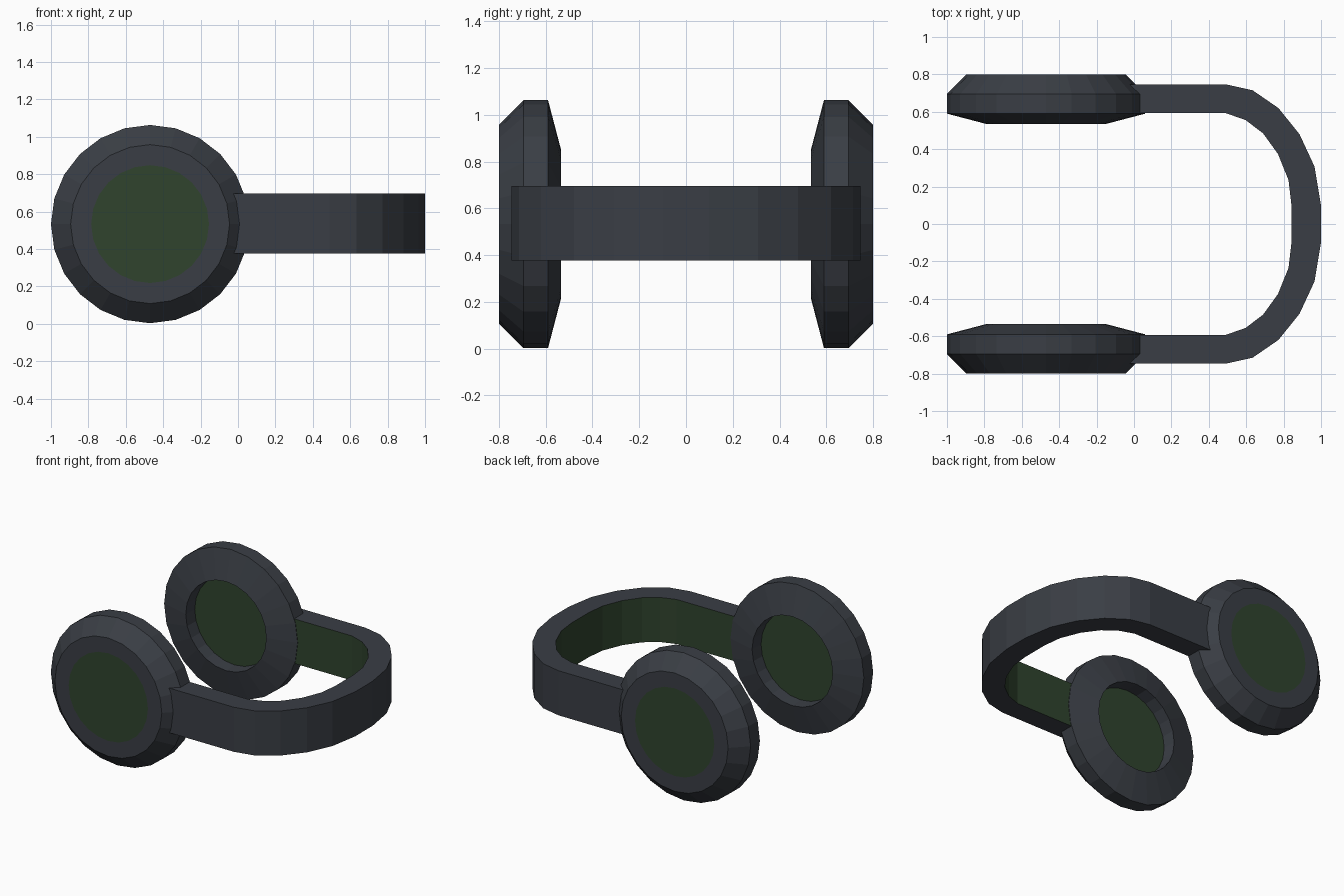
import bpy, bmesh, math

if "Cube" in bpy.data.objects:
    bpy.data.objects.remove(bpy.data.objects["Cube"])

def material(name, rgb):
    m = bpy.data.materials.new(name)
    m.diffuse_color = (*rgb, 1)
    m.use_nodes = True
    m.node_tree.nodes["Principled BSDF"].inputs["Base Color"].default_value = m.diffuse_color
    return m

SLATE = material("dark slate", (0.042, 0.048, 0.059))
GREEN = material("dark green", (0.029, 0.056, 0.027))

def finish(bm, name):
    bmesh.ops.recalc_face_normals(bm, faces=bm.faces[:])
    me = bpy.data.meshes.new(name)
    bm.to_mesh(me)
    bm.free()
    me.materials.append(SLATE)
    me.materials.append(GREEN)
    ob = bpy.data.objects.new(name, me)
    bpy.context.collection.objects.link(ob)
    return ob

# Ear cup: turned profile (radius, distance from centre), closed by two green discs
CUP_X, CUP_Z, SIDES = -0.47, 0.533, 24
PROFILE = [(0.315, 0.80), (0.425, 0.80), (0.53, 0.695), (0.53, 0.59),
           (0.32, 0.535), (0.315, 0.63)]

def ear_cup(name, side):
    bm = bmesh.new()
    rings = []
    for r, y in PROFILE:
        rings.append([bm.verts.new((CUP_X + r * math.cos(2 * math.pi * i / SIDES), side * y,
                                    CUP_Z + r * math.sin(2 * math.pi * i / SIDES)))
                      for i in range(SIDES)])
    for a, b in zip(rings, rings[1:]):
        for i in range(SIDES):
            j = (i + 1) % SIDES
            bm.faces.new((a[i], a[j], b[j], b[i]))
    for ring in (rings[0], rings[-1]):
        bm.faces.new(ring).material_index = 1
    return finish(bm, name)

ear_cup("front_ear_cup", -1)
ear_cup("back_ear_cup", 1)

# Headband: half outline mirrored across y, extruded in z, with a green lining
OUTER = [(-0.06, 0.747), (0.49, 0.747), (0.634, 0.715), (0.772, 0.62), (0.885, 0.48),
         (0.965, 0.307), (1.0, 0.098)]
INNER = [(-0.06, 0.593), (0.49, 0.593), (0.596, 0.556), (0.69, 0.485), (0.77, 0.374),
         (0.826, 0.235), (0.842, 0.1)]
Z0, Z1 = 0.377, 0.697

def mirrored(half):
    return half + [(x, -y) for x, y in reversed(half)]

bm = bmesh.new()
sections = []
for (ox, oy), (ix, iy) in zip(mirrored(OUTER), mirrored(INNER)):
    sections.append([bm.verts.new(p) for p in
                     ((ox, oy, Z0), (ox, oy, Z1), (ix, iy, Z1), (ix, iy, Z0))])
for a, b in zip(sections, sections[1:]):
    for k in range(4):
        n = (k + 1) % 4
        f = bm.faces.new((a[k], a[n], b[n], b[k]))
        f.material_index = 1 if k == 2 else 0
bm.faces.new(sections[0])
bm.faces.new(sections[-1])
finish(bm, "headband")
